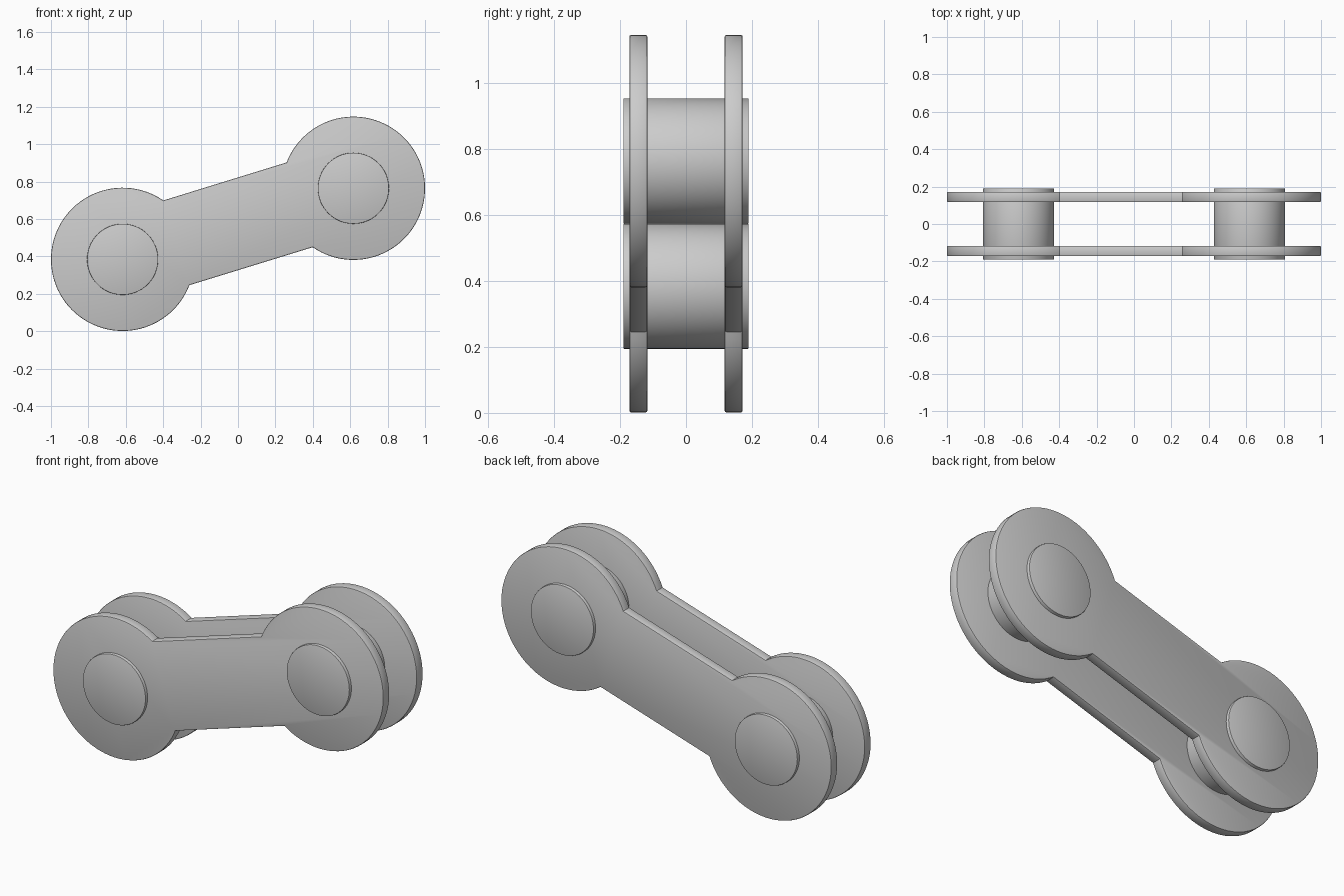
import bpy, bmesh, math
from mathutils import Matrix

if "Cube" in bpy.data.objects:
    bpy.data.objects.remove(bpy.data.objects["Cube"])

R, HALF_WEB = 0.383, 0.237            # end disc radius, half width of the web
CX, CZ, RISE = 0.617, 0.574, 0.190    # pin offset, mid height, half rise
HALF_LEN = math.hypot(CX, RISE)
TILT = math.atan2(RISE, CX)


def finish(name, bm, rim_test, bevel):
    bmesh.ops.recalc_face_normals(bm, faces=bm.faces)
    rim = [e for e in bm.edges if rim_test(e)]
    bmesh.ops.bevel(bm, geom=rim, offset=bevel, segments=2, profile=0.5, affect='EDGES')
    mesh = bpy.data.meshes.new(name)
    bm.to_mesh(mesh)
    bm.free()
    obj = bpy.data.objects.new(name, mesh)
    bpy.context.collection.objects.link(obj)
    bpy.ops.object.select_all(action='DESELECT')
    obj.select_set(True)
    bpy.context.view_layer.objects.active = obj
    bpy.ops.object.shade_smooth_by_angle(angle=math.radians(30))
    return obj


def flat_edge(e):
    return abs(e.verts[0].co.y - e.verts[1].co.y) < 1e-5


def link_plate(name, y0, y1):
    # dog-bone outline: two arcs joined by straight web edges
    a = math.asin(HALF_WEB / R)
    n = 72
    right = []
    for i in range(n + 1):
        t = -(math.pi - a) + 2 * (math.pi - a) * i / n
        right.append((HALF_LEN + R * math.cos(t), R * math.sin(t)))
    outline = right + [(-u, -v) for u, v in right]
    c, s = math.cos(TILT), math.sin(TILT)
    bm = bmesh.new()
    face = bm.faces.new([bm.verts.new((u * c - v * s, y0, CZ + u * s + v * c))
                         for u, v in outline])
    ext = bmesh.ops.extrude_face_region(bm, geom=[face])
    for v in ext['geom']:
        if isinstance(v, bmesh.types.BMVert):
            v.co.y = y1
    return finish(name, bm, flat_edge, 0.006)


def pin(name, x, z):
    bm = bmesh.new()
    place = Matrix.Translation((x, 0, z)) @ Matrix.Rotation(math.pi / 2, 4, 'X')
    bmesh.ops.create_cone(bm, cap_ends=True, segments=64, radius1=0.19, radius2=0.19,
                          depth=0.38, matrix=place)
    return finish(name, bm, flat_edge, 0.003)


# side plates
link_plate("front_plate", -0.172, -0.117)
link_plate("back_plate", 0.117, 0.172)

# pins through both plates
pin("lower_pin", -CX, CZ - RISE)
pin("upper_pin", CX, CZ + RISE)
